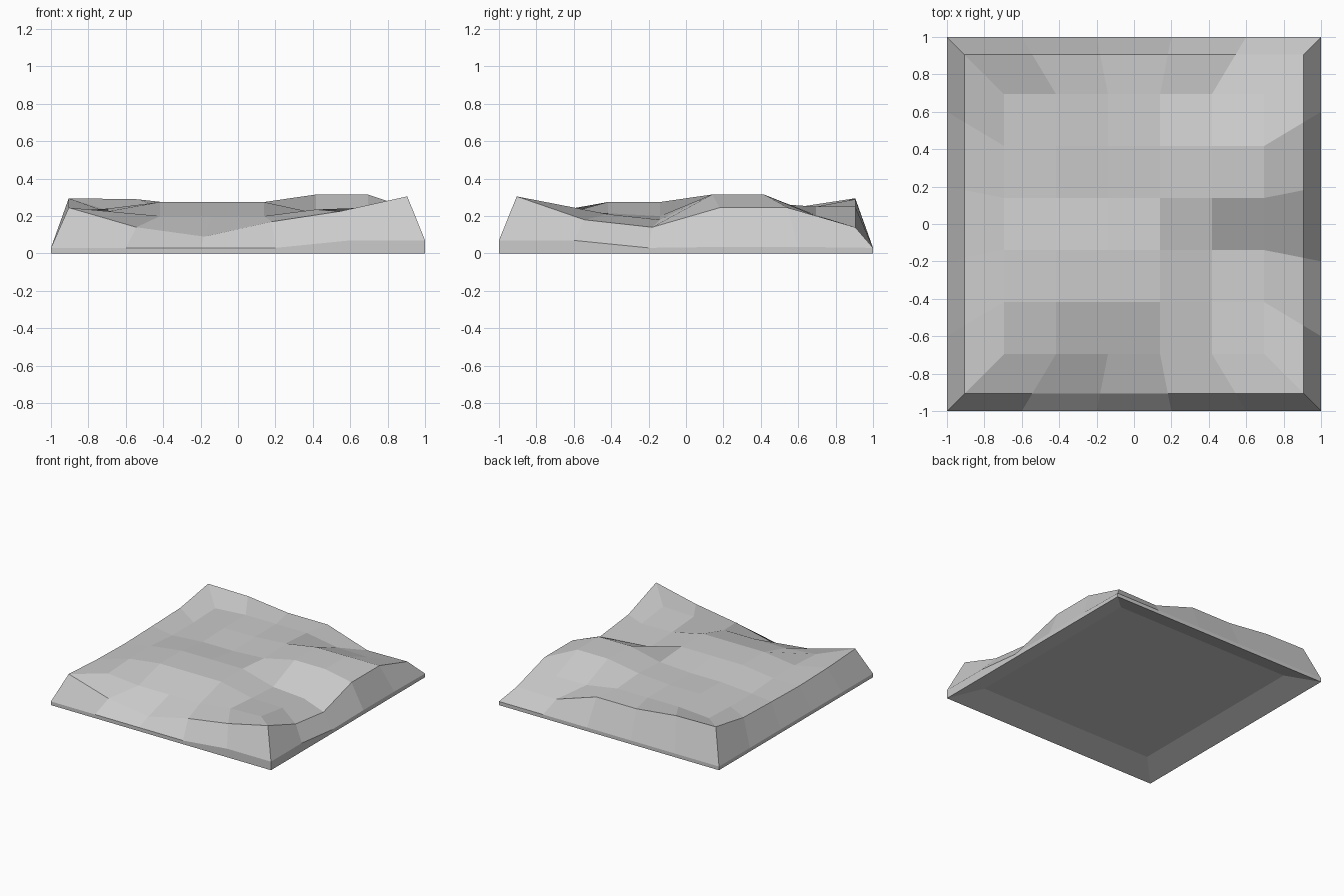
import bpy, bmesh

if "Cube" in bpy.data.objects:
    bpy.data.objects.remove(bpy.data.objects["Cube"])

N = 6
STEPS = [-1, -0.6, -0.2, 0.2, 0.6, 1]

# heights of the inner terrain, rows from front to back, columns left to right
INNER = [
    [.225, .200, .200, .200, .235, .245],
    [.240, .275, .275, .275, .215, .210],
    [.240, .275, .275, .275, .200, .180],
    [.220, .240, .240, .255, .315, .315],
    [.220, .250, .250, .270, .315, .315],
    [.230, .250, .250, .250, .205, .200],
]
# heights round the rim, counter-clockwise from the front left corner
RIM = [.245, .14, .09, .17, .225, .305, .18, .14, .245, .245,
       .14, .135, .25, .25, .29, .295, .235, .225, .217, .225]
FOOT = [.03] * 4 + [.07] * 3 + [.03] + [.035] * 2 + [.03] * 10

# perimeter of the 6x6 grid, counter-clockwise from the front left corner
LOOP = ([(i, 0) for i in range(N - 1)] + [(N - 1, j) for j in range(N - 1)]
        + [(i, N - 1) for i in range(N - 1, 0, -1)] + [(0, j) for j in range(N - 1, 0, -1)])

bm = bmesh.new()


def ring(radius, heights):
    return [bm.verts.new((STEPS[i] * radius, STEPS[j] * radius, z))
            for (i, j), z in zip(LOOP, heights)]


def bridge(outer, inner):
    n = len(outer)
    for k in range(n):
        m = (k + 1) % n
        bm.faces.new((outer[k], outer[m], inner[m], inner[k]))


# rolling top surface
grid = [[bm.verts.new((STEPS[i] * 0.695, STEPS[j] * 0.695, INNER[j][i])) for i in range(N)]
        for j in range(N)]
for j in range(N - 1):
    for i in range(N - 1):
        bm.faces.new((grid[j][i], grid[j][i + 1], grid[j + 1][i + 1], grid[j + 1][i]))

# rim, sloped flanks and foot
edge = [grid[j][i] for i, j in LOOP]
rim = ring(0.905, RIM)
foot = ring(1, FOOT)
base = ring(1, [0] * 20)
bridge(rim, edge)
bridge(foot, rim)
bridge(base, foot)

# shallow dished underside
dish = ring(0.8, [.07] * 20)
bridge(dish, base)
bm.faces.new(dish[::-1])

bmesh.ops.recalc_face_normals(bm, faces=bm.faces)
mesh = bpy.data.meshes.new("terrain_tile")
bm.to_mesh(mesh)
bm.free()
bpy.context.collection.objects.link(bpy.data.objects.new("terrain_tile", mesh))
